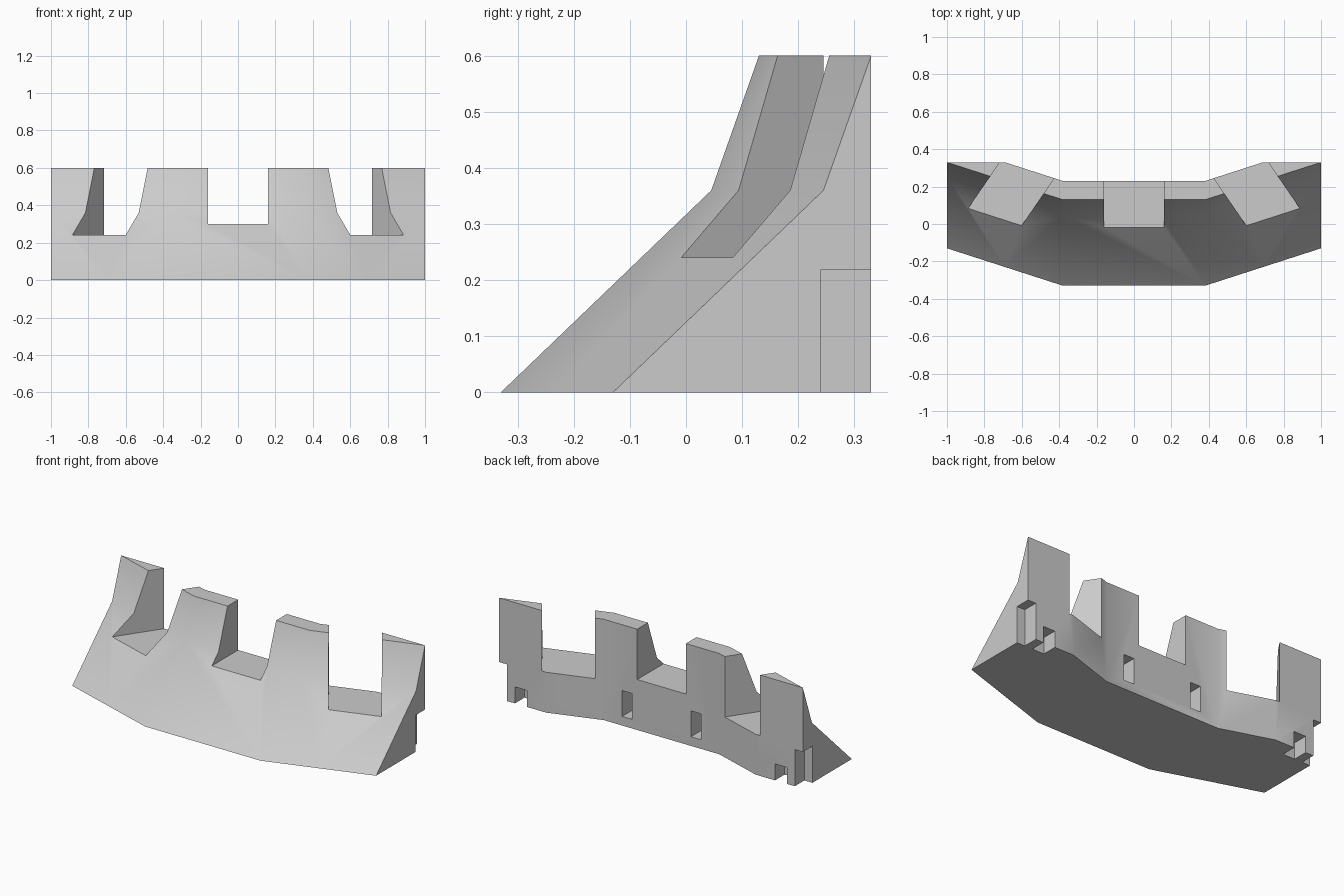
import bpy, bmesh, math

if "Cube" in bpy.data.objects:
    bpy.data.objects.remove(bpy.data.objects["Cube"], do_unlink=True)

stone = bpy.data.materials.new("grey_stone")
stone.use_nodes = True
stone.diffuse_color = (0.6, 0.6, 0.6, 1)
stone.node_tree.nodes["Principled BSDF"].inputs["Base Color"].default_value = stone.diffuse_color


def loft(name, rings):
    """Closed solid through a row of rings with equal point counts."""
    bm = bmesh.new()
    rows = [[bm.verts.new(p) for p in ring] for ring in rings]
    n = len(rows[0])
    for a, b in zip(rows, rows[1:]):
        for i in range(n):
            j = (i + 1) % n
            bm.faces.new((a[i], a[j], b[j], b[i]))
    bm.faces.new(rows[0])
    bm.faces.new(rows[-1])
    bmesh.ops.remove_doubles(bm, verts=bm.verts, dist=0.0005)
    bmesh.ops.recalc_face_normals(bm, faces=bm.faces)
    mesh = bpy.data.meshes.new(name)
    bm.to_mesh(mesh)
    bm.free()
    mesh.materials.append(stone)
    obj = bpy.data.objects.new(name, mesh)
    bpy.context.collection.objects.link(obj)
    return obj


def prism(name, outline, z0, z1):
    return loft(name, [[(x, y, z) for x, y in outline] for z in (z0, z1)])


def block(name, x0, x1, y0, y1, z0, z1):
    return prism(name, [(x0, y0), (x1, y0), (x1, y1), (x0, y1)], z0, z1)


def section(x):
    """Sloped wall section, swept back towards the ends."""
    shift = 0.2 * max(0, abs(x) - 0.38) / 0.62
    back = min(0.33, 0.23 + shift)
    return [(x, -0.33 + shift, 0), (x, 0.045 + shift, 0.36),
            (x, 0.13 + shift, 0.6), (x, back, 0.6), (x, back, 0)]


wall = loft("battlement_wall", [section(x) for x in (-1, -0.69, -0.38, 0.38, 0.69, 1)])

# Central notch
cutters = [block("centre_notch", -0.16, 0.16, -0.6, 0.6, 0.3, 0.8)]

for side in (-1, 1):
    # Slanted notch towards each end
    outline = []
    for x, y, ends in ((0.6, -0.007, (-0.3, 0.5)), (0.885, 0.085, (0.5, -0.3))):
        outline += [(side * (x - 0.686 * (e - y)), e) for e in ends]
    cutters.append(prism("slanted_notch", outline, 0.24, 0.8))
    # Connector sockets: end corner, base slot and back pocket
    for name, x0, x1, y0, z0, z1 in (("corner_socket", 0.947, 1.1, 0.24, -0.1, 0.218),
                                     ("base_slot", 0.817, 0.895, 0.24, -0.1, 0.098),
                                     ("back_pocket", 0.193, 0.26, 0.13, 0.054, 0.208)):
        cutters.append(block(name, side * x0, side * x1, y0, 0.5, z0, z1))

# Cut every opening, then drop the cutters
bpy.context.view_layer.objects.active = wall
for cutter in cutters:
    cutter.hide_render = True
    mod = wall.modifiers.new("cut", "BOOLEAN")
    mod.operation = "DIFFERENCE"
    mod.solver = "EXACT"
    mod.object = cutter
    bpy.ops.object.modifier_apply(modifier=mod.name)
    bpy.data.objects.remove(cutter, do_unlink=True)

# Soft bends, crisp cut edges
for obj in bpy.context.selected_objects:
    obj.select_set(False)
wall.select_set(True)
bpy.ops.object.shade_smooth_by_angle(angle=math.radians(30))
